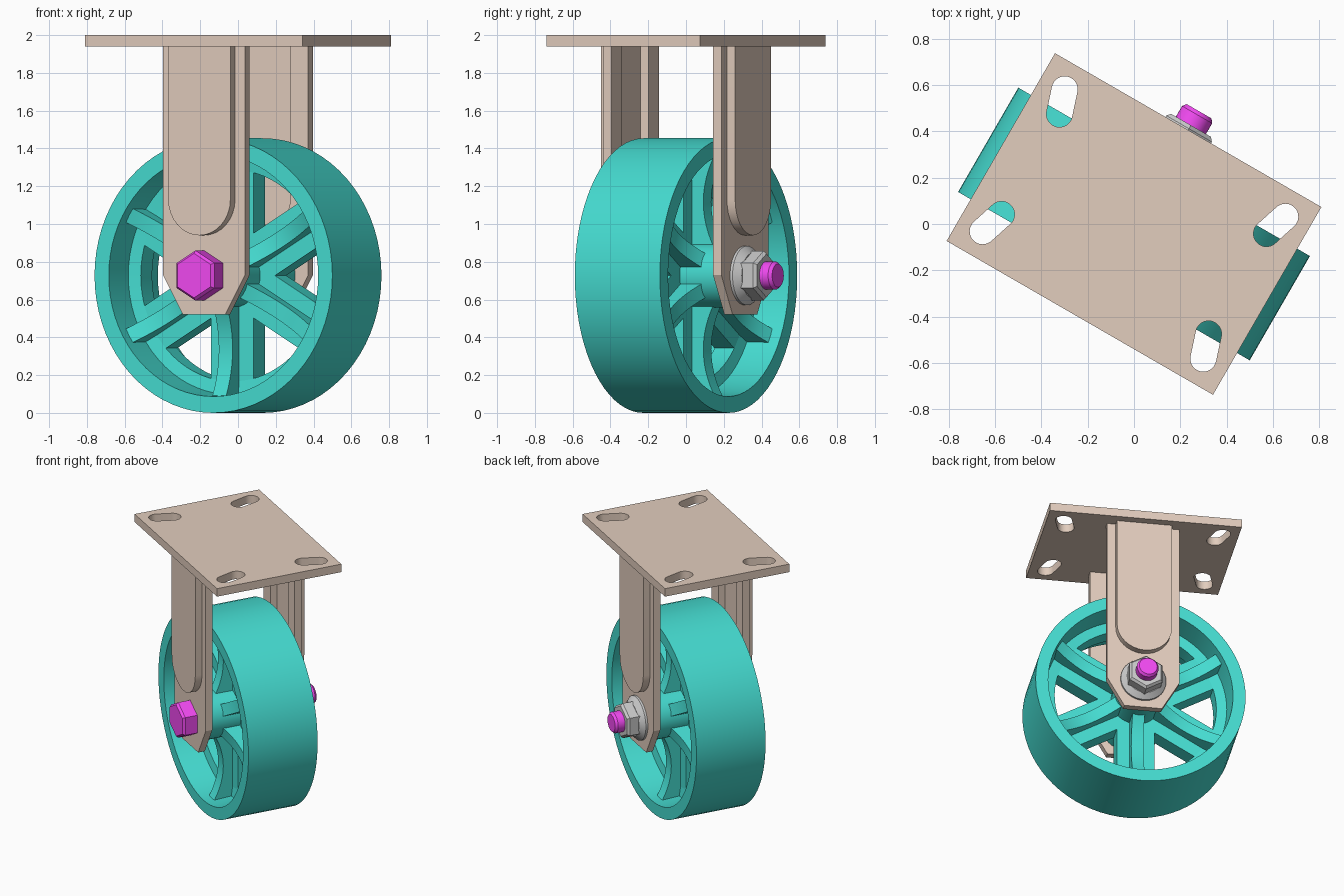
import bpy, bmesh
from math import sin, cos, pi, radians

if "Cube" in bpy.data.objects:
    bpy.data.objects.remove(bpy.data.objects["Cube"])

TURN = radians(-30)      # whole caster is turned about z
AXLE_Z = 0.727


def material(name, rgb):
    m = bpy.data.materials.new(name)
    m.diffuse_color = (*rgb, 1)
    m.use_nodes = True
    m.node_tree.nodes["Principled BSDF"].inputs["Base Color"].default_value = m.diffuse_color
    return m


TEAL = material("teal", (0.06, 0.72, 0.64))
TAN = material("tan", (0.76, 0.61, 0.51))
MAGENTA = material("magenta", (0.90, 0.07, 0.90))


def finish(name, bm, mat):
    bmesh.ops.remove_doubles(bm, verts=bm.verts, dist=1e-5)
    bmesh.ops.recalc_face_normals(bm, faces=bm.faces)
    me = bpy.data.meshes.new(name)
    bm.to_mesh(me)
    bm.free()
    ob = bpy.data.objects.new(name, me)
    bpy.context.collection.objects.link(ob)
    ob.rotation_euler.z = TURN
    if mat:
        me.materials.append(mat)
    return ob


def prism(bm, outline, h0, h1, place):
    """Extrude a 2D outline from h0 to h1; place maps (a, b, h) to xyz."""
    lo = [bm.verts.new(place(a, b, h0)) for a, b in outline]
    hi = [bm.verts.new(place(a, b, h1)) for a, b in outline]
    bm.faces.new(lo)
    bm.faces.new(hi)
    n = len(lo)
    for i in range(n):
        j = (i + 1) % n
        bm.faces.new((lo[i], lo[j], hi[j], hi[i]))


def lathe(name, profile, n, mat, closed=False):
    """Spin (radius, y) points about the axle."""
    bm = bmesh.new()
    rings = []
    for r, y in profile:
        if r == 0:
            rings.append([bm.verts.new((0, y, AXLE_Z))] * n)
        else:
            rings.append([bm.verts.new((r * sin(2 * pi * i / n), y,
                                        AXLE_Z + r * cos(2 * pi * i / n))) for i in range(n)])
    pairs = list(zip(rings, rings[1:]))
    if closed:
        pairs.append((rings[-1], rings[0]))
    for p, q in pairs:
        for i in range(n):
            j = (i + 1) % n
            bm.faces.new(list(dict.fromkeys((p[i], p[j], q[j], q[i]))))
    return finish(name, bm, mat)


def arc(cx, cy, r, a0, a1, n=16):
    return [(cx + r * cos(a0 + (a1 - a0) * i / n), cy + r * sin(a0 + (a1 - a0) * i / n))
            for i in range(n + 1)]


# Wheel rim with a centre flange
half = [(0.56, 0.06), (0.63, 0.07), (0.64, 0.26), (0.727, 0.26)]
lathe("wheel_rim", half + [(r, -y) for r, y in reversed(half)], 72, TEAL, closed=True)

# Hub
lathe("wheel_hub", [(0, -0.31), (0.17, -0.31), (0.17, 0.31), (0, 0.31)], 40, TEAL)

# Six spokes: flat web plus a concave stiffening rib on both sides
bm = bmesh.new()
edge = []
for i in range(13):
    t = i / 12
    edge.append((0.14 + 0.50 * t, 0.13 + 0.07 * (2 * t - 1) ** 2))
rib = edge + [(r, -y) for r, y in reversed(edge)]
for k in range(6):
    a = radians(30 + 60 * k)

    def on_spoke(r, y, t, a=a):
        return (r * cos(a) - t * sin(a), y, AXLE_Z + r * sin(a) + t * cos(a))

    prism(bm, rib, -0.042, 0.042, on_spoke)
    prism(bm, [(0.1, -0.06), (0.59, -0.06), (0.59, 0.06), (0.1, 0.06)], -0.13, 0.13, on_spoke)
finish("wheel_spokes", bm, TEAL)

# Fork legs: plate with a pressed channel, open on the inside, raised on the outside
TOP = 1.945
channel = arc(0, 1.13, 0.14, 0, -pi)
leg = ([(-0.25, TOP), (-0.25, 0.73), (-0.13, 0.52), (0.13, 0.52), (0.25, 0.73), (0.25, TOP),
        (0.14, TOP)] + channel + [(-0.14, TOP)])
pad = [(0.19, TOP)] + arc(0, 1.13, 0.19, 0, -pi) + [(-0.19, TOP)]
for side, name in ((-1, "fork_leg_bolt_side"), (1, "fork_leg_nut_side")):
    bm = bmesh.new()

    def upright(x, z, y, side=side):
        return (x, side * y, z)

    prism(bm, leg, 0.31, 0.36, upright)
    finish(name, bm, TAN)
    bm = bmesh.new()
    prism(bm, pad, 0.36, 0.41, upright)
    finish(name + "_pressing", bm, TAN)

# Top plate with four slanted slots


def flat(x, y, z):
    return (x, y, z)


bm = bmesh.new()
prism(bm, [(-0.664, -0.468), (0.664, -0.468), (0.664, 0.468), (-0.664, 0.468)], 1.94, 2.0, flat)
plate = finish("top_plate", bm, TAN)
bm = bmesh.new()
lean = 0.31
slot = arc(0.55, 0.354, 0.056, -lean, pi - lean) + arc(0.516, 0.25, 0.056, pi - lean, 2 * pi - lean)
for sx in (-1, 1):
    for sy in (-1, 1):
        prism(bm, [(sx * x, sy * y) for x, y in slot], 1.9, 2.04, flat)
cutter = finish("slot_cutter", bm, None)
cutter.hide_render = True
cut = plate.modifiers.new("slots", 'BOOLEAN')
cut.operation = 'DIFFERENCE'
cut.solver = 'EXACT'
cut.object = cutter
bpy.context.view_layer.objects.active = plate
bpy.ops.object.modifier_apply(modifier="slots")
bpy.data.objects.remove(cutter)

# Axle bolt and flanged nut
lathe("bolt_head", [(0, -0.36), (0.133, -0.36), (0.133, -0.45), (0.118, -0.466), (0, -0.466)], 6, MAGENTA)
lathe("axle_bolt", [(0, -0.40), (0.075, -0.40), (0.075, 0.545), (0.062, 0.562), (0, 0.562)], 32, MAGENTA)
lathe("nut_flange", [(0, 0.36), (0.157, 0.36), (0.157, 0.375), (0.12, 0.41), (0, 0.41)], 40, None)
lathe("hex_nut", [(0, 0.37), (0.131, 0.37), (0.131, 0.475), (0.115, 0.492), (0, 0.492)], 6, None)

# Smooth the curved sides, keep edges sharp
bpy.ops.object.select_all(action='SELECT')
bpy.ops.object.shade_smooth_by_angle(angle=radians(25))
